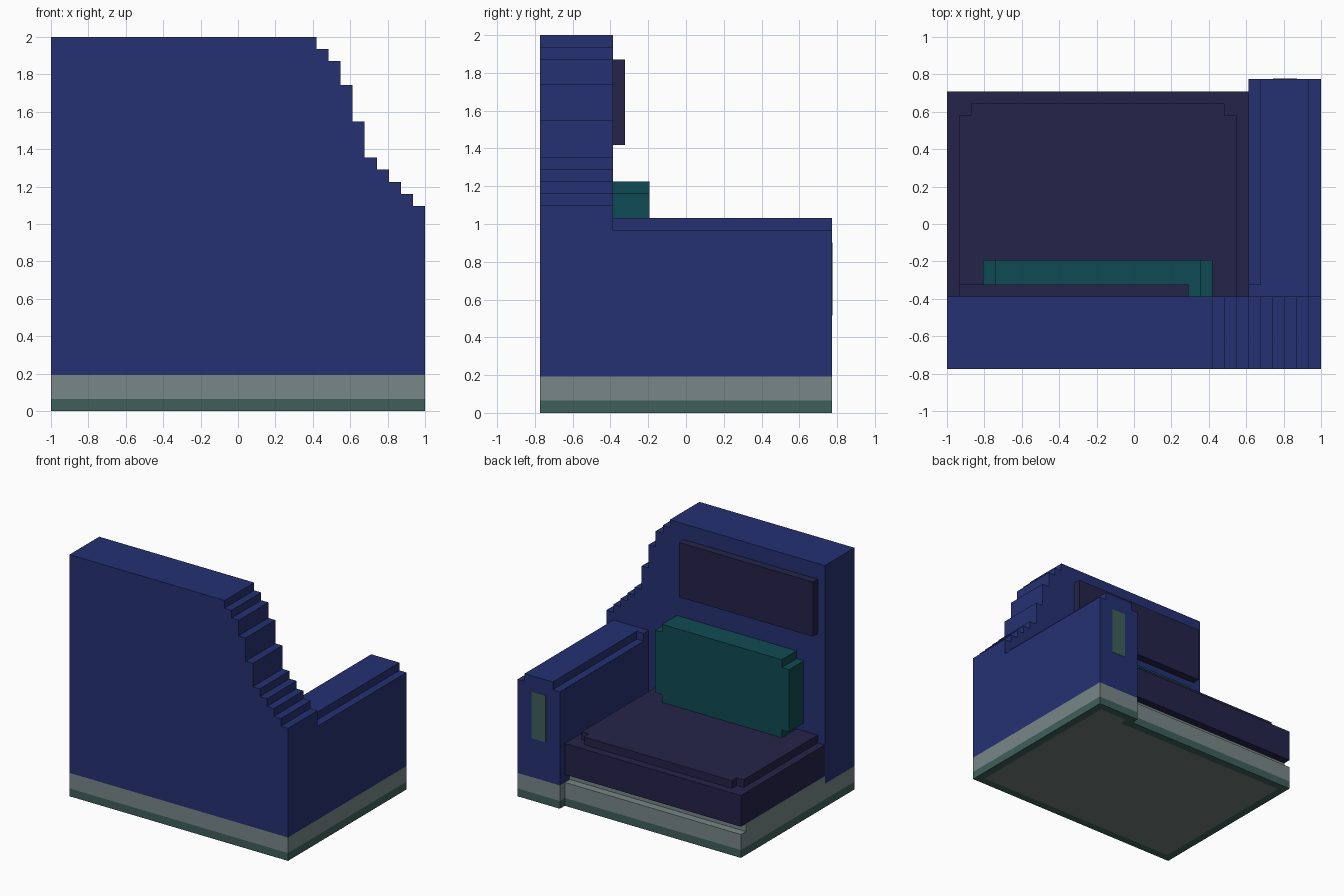
import bpy, bmesh

if "Cube" in bpy.data.objects:
    bpy.data.objects.remove(bpy.data.objects["Cube"])

V = 2 / 31  # one voxel


def lin(h):
    out = []
    for i in (0, 2, 4):
        c = int(h[i:i + 2], 16) / 255
        out.append(c / 12.92 if c <= 0.04045 else ((c + 0.055) / 1.055) ** 2.4)
    return (*out, 1)


def mat(name, h):
    m = bpy.data.materials.new(name)
    m.diffuse_color = lin(h)
    m.use_nodes = True
    m.node_tree.nodes["Principled BSDF"].inputs["Base Color"].default_value = m.diffuse_color
    return m


BLUE = mat("navy upholstery", "253172")
DARK = mat("dark cushion", "252349")
TEAL = mat("teal pillow", "104B53")
GREY = mat("grey plinth", "788787")
GREEN = mat("green trim", "3F6059")
UNDER = mat("underside grey", "6F7A77")


def extrude(name, pts, axis, a, b, material):
    """Prism from a voxel-grid outline, extruded along y (x,z outline) or z (x,y outline)."""
    bm = bmesh.new()

    def pos(p, d):
        x, y, z = (p[0], d, p[1]) if axis == 'y' else (p[0], p[1], d)
        return ((x - 15.5) * V, (y - 12) * V, z * V)

    lo = [bm.verts.new(pos(p, a)) for p in pts]
    hi = [bm.verts.new(pos(p, b)) for p in pts]
    bm.faces.new(lo)
    bm.faces.new(hi)
    n = len(pts)
    for i in range(n):
        j = (i + 1) % n
        bm.faces.new((lo[i], lo[j], hi[j], hi[i]))
    bmesh.ops.recalc_face_normals(bm, faces=bm.faces)
    me = bpy.data.meshes.new(name)
    bm.to_mesh(me)
    bm.free()
    me.materials.append(material)
    ob = bpy.data.objects.new(name, me)
    bpy.context.collection.objects.link(ob)
    return ob


def box(name, x0, x1, y0, y1, z0, z1, material):
    return extrude(name, [(x0, y0), (x1, y0), (x1, y1), (x0, y1)], 'z', z0, z1, material)


# Plinth: green trim below grey, stepped back in front of the seat
foot = [(0, 0), (31, 0), (31, 24), (25, 24), (25, 23), (0, 23)]
trim = extrude("base_trim", foot, 'z', 0, 1, GREEN)
extrude("plinth", foot, 'z', 1, 3, GREY)

# Inset grey panel on the underside
trim.data.materials.append(UNDER)
bm = bmesh.new()
bm.from_mesh(trim.data)
bottom = [f for f in bm.faces if f.normal.z < -0.9]
bmesh.ops.inset_region(bm, faces=bottom, thickness=V, use_even_offset=True)
for f in bottom:
    f.material_index = 1
bm.to_mesh(trim.data)
bm.free()

# Backrest with stepped slope
heights = [30, 29, 27, 24, 21, 20, 19, 18, 17]
outline = [(0, 3), (0, 31), (22, 31)]
for i, h in enumerate(heights):
    outline += [(22 + i, h), (23 + i, h)]
outline.append((31, 3))
extrude("backrest", outline, 'y', 0, 6, BLUE)

# Armrest with shouldered top, and its end plate
extrude("armrest", [(25, 3), (25, 15), (26, 15), (26, 16), (30, 16), (30, 15), (31, 15), (31, 3)],
        'y', 6, 24, BLUE)
box("armrest_corner", 25, 26, 6, 7, 15, 16, BLUE)
box("armrest_plate", 27, 29, 24, 24.04, 8, 14, GREEN)

# Seat on a recessed support, with a raised top layer
box("seat_support", 0, 25, 6, 22, 3, 4, GREY)
box("seat", 0, 25, 6, 23, 4, 8, DARK)
extrude("seat_cushion_top", [(1, 6), (24, 6), (24, 21), (23, 21), (23, 22), (2, 22), (2, 21), (1, 21)],
        'z', 8, 9, DARK)

# Pillow with notched corners, and headrest panel
extrude("pillow", [(4, 9), (21, 9), (21, 10), (22, 10), (22, 18), (21, 18), (21, 19),
                   (4, 19), (4, 18), (3, 18), (3, 10), (4, 10)], 'y', 6, 9, TEAL)
box("headrest_panel", 1, 20, 6, 7, 22, 29, DARK)
